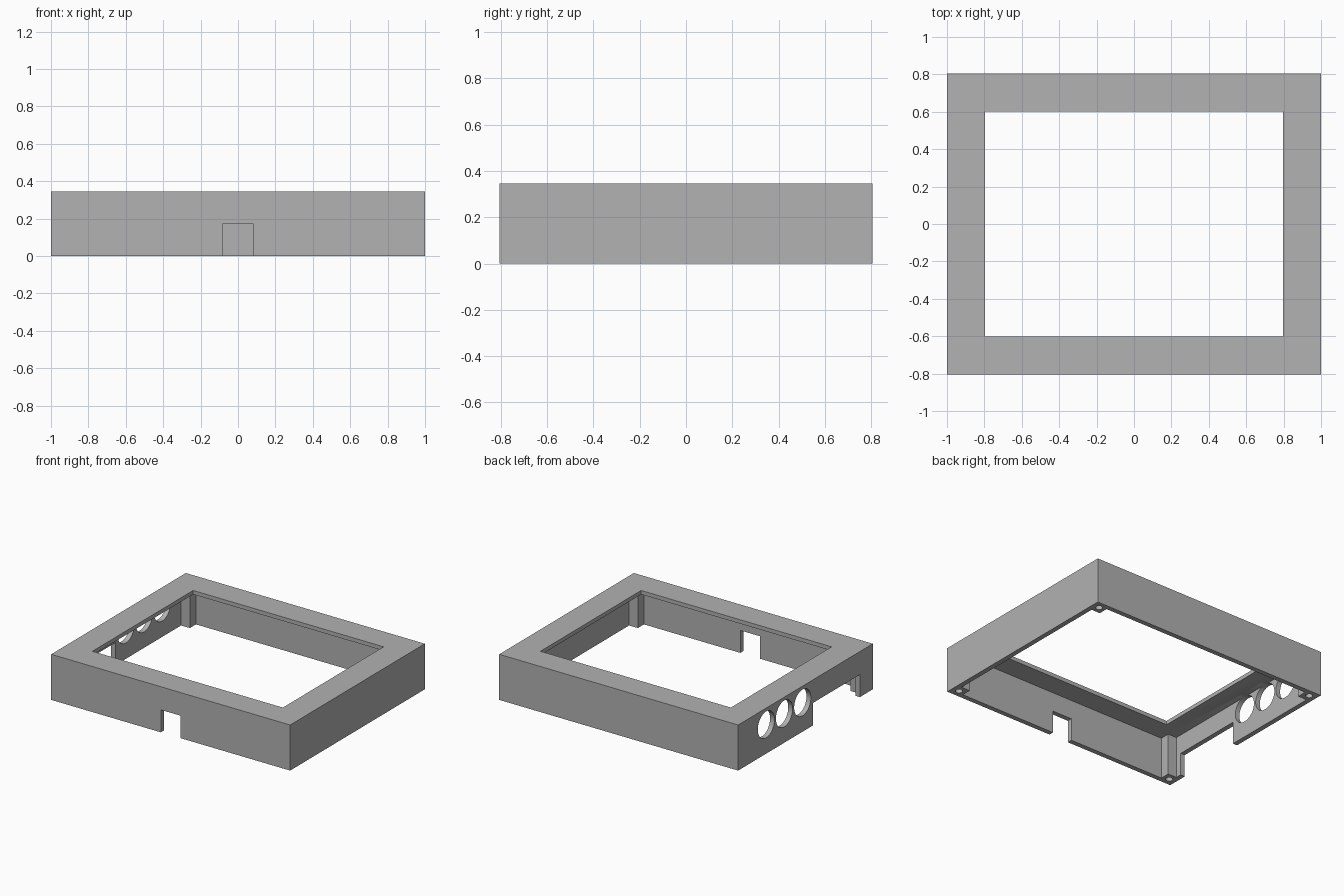
import bpy, bmesh, math
from mathutils import Matrix

cube = bpy.data.objects.get("Cube")
if cube:
    bpy.data.objects.remove(cube, do_unlink=True)

HX, HY, H = 1.0, 0.805, 0.345      # outer half sizes and height
WALL, PLATE, POST = 0.037, 0.03, 0.11

grey = bpy.data.materials.new("plain grey")
grey.use_nodes = True
grey.diffuse_color = (0.445, 0.445, 0.445, 1)
grey.node_tree.nodes["Principled BSDF"].inputs["Base Color"].default_value = grey.diffuse_color


def finish(name, bm):
    bmesh.ops.recalc_face_normals(bm, faces=bm.faces)
    mesh = bpy.data.meshes.new(name)
    bm.to_mesh(mesh)
    bm.free()
    mesh.materials.append(grey)
    obj = bpy.data.objects.new(name, mesh)
    bpy.context.collection.objects.link(obj)
    return obj


def prism(name, outline, z0, z1):
    bm = bmesh.new()
    face = bm.faces.new([bm.verts.new((x, y, z0)) for x, y in outline])
    top = bmesh.ops.extrude_face_region(bm, geom=[face])["geom"]
    verts = [v for v in top if isinstance(v, bmesh.types.BMVert)]
    bmesh.ops.translate(bm, verts=verts, vec=(0, 0, z1 - z0))
    return finish(name, bm)


def box(name, x0, x1, y0, y1, z0, z1):
    return prism(name, [(x0, y0), (x1, y0), (x1, y1), (x0, y1)], z0, z1)


def cylinder(name, centre, radius, depth, axis="Z"):
    bm = bmesh.new()
    turn = Matrix.Rotation(math.pi / 2, 4, "Y") if axis == "X" else Matrix()
    bmesh.ops.create_cone(bm, cap_ends=True, segments=48, radius1=radius, radius2=radius,
                          depth=depth, matrix=Matrix.Translation(centre) @ turn)
    return finish(name, bm)


def cut(target, cutter):
    mod = target.modifiers.new("cut", "BOOLEAN")
    mod.operation, mod.solver, mod.object = "DIFFERENCE", "EXACT", cutter
    bpy.context.view_layer.objects.active = target
    bpy.ops.object.modifier_apply(modifier=mod.name)
    bpy.data.objects.remove(cutter, do_unlink=True)


# Outer shell
frame = box("bezel_frame", -HX, HX, -HY, HY, 0, H)

# Hollow underside, leaving a square post in every corner
ix, iy, px, py = HX - WALL, HY - WALL, HX - POST, HY - POST
outline = []
for sx, sy in ((1, 1), (-1, 1), (-1, -1), (1, -1)):
    corner = [(sx * ix, sy * py), (sx * px, sy * py), (sx * px, sy * iy)]
    outline += corner if sx * sy > 0 else corner[::-1]
cut(frame, prism("cavity", outline, -0.1, H - PLATE))

# Window in the top plate
cut(frame, box("window", -0.797, 0.797, -0.602, 0.602, 0.2, 0.5))

# Cable notch in the front wall
cut(frame, box("front_notch", -0.083, 0.083, -0.9, -0.72, -0.1, 0.17))

# Wide port opening and three round holes in one side wall
cut(frame, box("side_port", -1.1, -0.92, -0.65, -0.09, -0.1, 0.17))
for y in (0.035, 0.253, 0.47):
    cut(frame, cylinder("round_hole", (-HX, y, 0.22), 0.1, 0.15, "X"))

# Screw holes in the corner posts
for sx in (-1, 1):
    for sy in (-1, 1):
        cut(frame, cylinder("screw_hole", (sx * (HX - 0.057), sy * (HY - 0.057), 0.05), 0.025, 0.4))

# Smooth round holes, crisp edges elsewhere
bpy.ops.object.select_all(action="DESELECT")
frame.select_set(True)
bpy.context.view_layer.objects.active = frame
bpy.ops.object.shade_smooth_by_angle(angle=math.radians(30))
